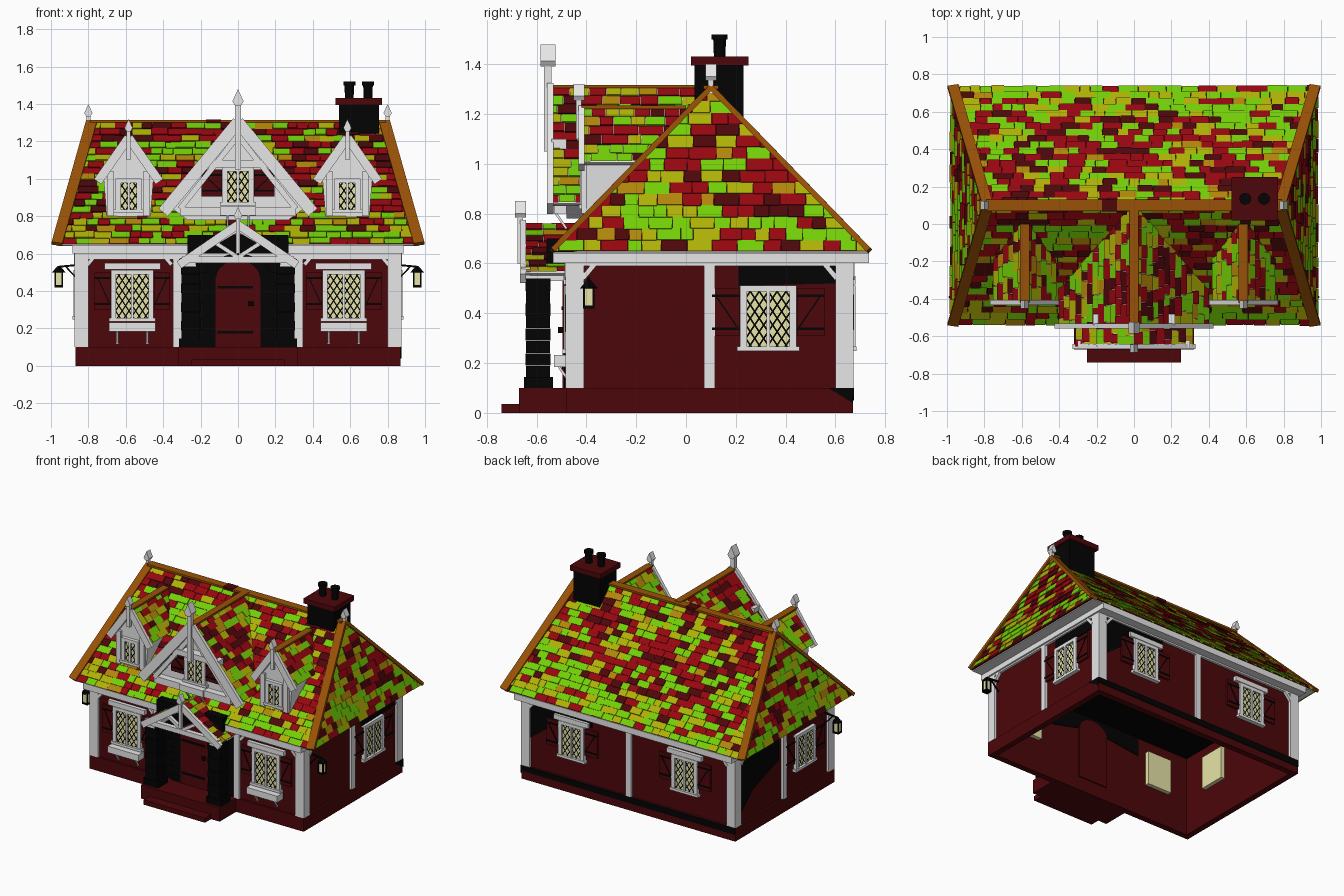
import bpy, bmesh, math, random
from mathutils import Vector, Matrix

random.seed(7)
if "Cube" in bpy.data.objects:
    bpy.data.objects.remove(bpy.data.objects["Cube"])


def colour(name, r, g, b):
    m = bpy.data.materials.new(name)
    m.use_nodes = True
    m.diffuse_color = (r, g, b, 1)
    m.specular_intensity = 0
    bsdf = next(n for n in m.node_tree.nodes if n.type == 'BSDF_PRINCIPLED')
    bsdf.inputs["Base Color"].default_value = (r, g, b, 1)
    bsdf.inputs["Roughness"].default_value = 1
    bsdf.inputs["Specular IOR Level"].default_value = 0
    return m


WALL = colour("dark_red", 0.073, 0.002, 0.003)
TRIM = colour("light_grey", 0.8, 0.8, 0.8)
BLACK = colour("black", 0.001, 0.001, 0.001)
GLASS = colour("pale_yellow", 0.82, 0.8, 0.4)
WOOD = colour("brown", 0.32, 0.085, 0.002)
TILES = [colour("tile_red", 0.31, 0.002, 0.005), colour("tile_green", 0.17, 0.62, 0.002),
         colour("tile_yellow", 0.43, 0.44, 0.002), WALL, colour("tile_amber", 0.44, 0.24, 0.003)]
I = Matrix()


def finish(name, bm, mats, M=I):
    bmesh.ops.transform(bm, matrix=M, verts=bm.verts)
    bmesh.ops.recalc_face_normals(bm, faces=bm.faces)
    me = bpy.data.meshes.new(name)
    bm.to_mesh(me)
    bm.free()
    for m in mats:
        me.materials.append(m)
    ob = bpy.data.objects.new(name, me)
    bpy.context.collection.objects.link(ob)


def box(name, mat, x, y, z, M=I):
    bm = bmesh.new()
    bmesh.ops.create_cube(bm, size=1)
    size = Matrix.Diagonal((x[1] - x[0], y[1] - y[0], z[1] - z[0], 1))
    mid = Matrix.Translation((sum(x) / 2, sum(y) / 2, sum(z) / 2))
    finish(name, bm, [mat], M @ mid @ size)


def prism(name, mat, pts, y0, y1, M=I):
    # outline in x and z, pushed from y0 to y1
    bm = bmesh.new()
    face = bm.faces.new([bm.verts.new((x, y0, z)) for x, z in pts])
    new = bmesh.ops.extrude_face_region(bm, geom=[face])["geom"]
    bmesh.ops.translate(bm, vec=(0, y1 - y0, 0), verts=[v for v in new if isinstance(v, bmesh.types.BMVert)])
    finish(name, bm, [mat], M)


def beam(name, mat, p, q, w, d, normal=(0, 1, 0), M=I):
    p, q = Vector(p), Vector(q)
    a = (q - p).normalized()
    s = a.cross(Vector(normal)).normalized()
    R = Matrix((s, s.cross(a), a)).transposed().to_4x4()
    h = (q - p).length / 2
    box(name, mat, (-w / 2, w / 2), (-d / 2, d / 2), (-h, h), M @ Matrix.Translation((p + q) / 2) @ R)


def cone(name, mat, at, r1, r2, h, sides=12):
    bm = bmesh.new()
    bmesh.ops.create_cone(bm, cap_ends=True, segments=sides, radius1=r1, radius2=r2, depth=h)
    finish(name, bm, [mat], Matrix.Translation((at[0], at[1], at[2] + h / 2)))


def clip(bm, co, no):
    bmesh.ops.bisect_plane(bm, geom=bm.verts[:] + bm.edges[:] + bm.faces[:], plane_co=co, plane_no=no, clear_outer=True)


def tiles(name, poly, row=0.048):
    # staggered slabs laid up a slope, trimmed to its outline; the first edge is the eave
    P = [Vector(p) for p in poly]
    U = (P[1] - P[0]).normalized()
    N = U.cross(P[-1] - P[0]).normalized()
    V = N.cross(U)
    us, vs = [(p - P[0]).dot(U) for p in P], [(p - P[0]).dot(V) for p in P]
    rows = max(2, round(max(vs) / row))
    step = max(vs) / rows
    bm = bmesh.new()
    for r in range(rows):
        u = min(us) - random.uniform(0, 0.06)
        # mossier near the eave, redder above
        weights = (18, 38, 32, 8, 4) if r < rows * 0.22 else (35, 24, 20, 15, 6)
        while u < max(us):
            w, lift, low = random.uniform(0.05, 0.11), random.uniform(0.007, 0.013), r * step - random.uniform(0, 0.005)
            slot = random.choices(range(5), weights)[0]
            c = [[bm.verts.new(P[0] + U * a + V * b + N * n)
                  for a, b, n in ((u, low, k * lift), (u + w - 0.002, low, k * lift),
                                  (u + w - 0.002, (r + 1) * step, k * lift - 0.006), (u, (r + 1) * step, k * lift - 0.006))]
                 for k in (0, 1)]
            sides = [(c[0][i], c[0][(i + 1) % 4], c[1][(i + 1) % 4], c[1][i]) for i in range(4)]
            for f in [c[0], c[1]] + sides:
                bm.faces.new(f).material_index = slot
            u += w
    for i, p in enumerate(P):
        clip(bm, p, (P[(i + 1) % len(P)] - p).cross(N))
    finish(name, bm, TILES)


def finial(name, x, y, z0, z1, r=0.022):
    box(name + "_post", TRIM, (x - r / 2, x + r / 2), (y - r / 2, y + r / 2), (z0, z1 - 3 * r))
    prism(name, TRIM, [(x - r / 2, z1 - 3 * r), (x + r / 2, z1 - 3 * r), (x + r, z1 - 2.2 * r), (x, z1), (x - r, z1 - 2.2 * r)], y - r, y + r)


def gable_roof(name, cx, y0, y1, top, eave, half, board, tip, drop, ridge=True):
    t = 0.03
    prism(name + "_slab", TRIM, [(cx - half, eave), (cx, top), (cx + half, eave), (cx + half - t, eave - 0.01),
                                 (cx, top - t * 1.5), (cx - half + t, eave - 0.01)], y0 + 0.01, y1)
    tiles(name + "_tiles_left", [(cx + half, y0, eave), (cx + half, y1, eave), (cx, y1, top), (cx, y0, top)])
    tiles(name + "_tiles_right", [(cx - half, y1, eave), (cx - half, y0, eave), (cx, y0, top), (cx, y1, top)])
    if ridge:
        box(name + "_ridge", WOOD, (cx - 0.025, cx + 0.025), (y0, y1), (top - 0.004, top + 0.009))
    for s in (-1, 1):
        beam(name + "_bargeboard", TRIM, (cx + s * (half + 0.005), y0, eave - 0.02), (cx, y0, top - 0.005), board, 0.025)
    finial(name + "_finial", cx, y0 - 0.01, drop, tip, 0.03 if half > 0.35 else 0.022)


def window(M, u, z0, z1, w, shutters=0.0, lintel=False, planter=False):
    h, W = w / 2, M @ Matrix.Translation((u, 0, 0))
    box("window_glass", GLASS, (-h, h), (-0.012, 0.06), (z0, z1), W)
    # diamond leading
    bm = bmesh.new()
    for s in (-1, 1):
        for k in range(-12, 13):
            x = k * 0.036
            bm.faces.new([bm.verts.new((x + a + s * b, -0.015, (z0 + z1) / 2 + b * 1.5))
                          for a, b in ((-0.004, -0.2), (0.004, -0.2), (0.004, 0.2), (-0.004, 0.2))])
    for co, no in (((h, 0, 0), (1, 0, 0)), ((-h, 0, 0), (-1, 0, 0)), ((0, 0, z0), (0, 0, -1)), ((0, 0, z1), (0, 0, 1))):
        clip(bm, co, no)
    finish("window_leading", bm, [BLACK], W)
    for x in (-h, 0, h):
        t = 0.007 if x == 0 else 0.014
        box("window_upright", TRIM, (x - t, x + t), (-0.025, 0), (z0, z1), W)
    box("window_head", TRIM, (-h - 0.014, h + 0.014), (-0.025, 0), (z1 - 0.012, z1 + 0.012), W)
    box("window_sill", TRIM, (-h - 0.025, h + 0.025), (-0.03, 0), (z0 - 0.012, z0 + 0.006), W)
    if lintel:
        box("window_lintel", TRIM, (-h - 0.05, h + 0.05), (-0.026, 0), (z1 + 0.015, z1 + 0.05), W)
    if planter:
        box("planter", TRIM, (-h - 0.025, h + 0.025), (-0.065, 0), (z0 - 0.065, z0 - 0.018), W)
        for x in (-h * 0.8, h * 0.8):
            beam("planter_bracket", TRIM, (x, 0, z0 - 0.13), (x, -0.045, z0 - 0.065), 0.01, 0.012, (1, 0, 0), W)
    for s in (-1, 1) if shutters else ():
        x = sorted((s * (h + 0.016), s * (h + 0.016 + shutters)))
        low = z0 + 0.2 * (z1 - z0)
        box("shutter", WALL, x, (-0.016, 0), (low, z1), W)
        for z in (low + 0.03, z1 - 0.03):
            box("shutter_strap", BLACK, x, (-0.02, 0), (z - 0.005, z + 0.005), W)
        beam("shutter_brace", BLACK, (s * (h + 0.02), -0.016, low + 0.03), (s * (h + shutters), -0.016, z1 - 0.03), 0.006, 0.008, M=W)


def side(x, y, deg):
    return Matrix.Translation((x, y, 0)) @ Matrix.Rotation(math.radians(deg), 4, 'Z')


# Hollow walls and plinth
FRONT, BACK = side(0, -0.465, 0), side(0, 0.655, 180)
RIGHT, LEFT = side(0.855, 0, 90), side(-0.855, 0, -90)
for M, a, b in ((FRONT, -0.855, 0.855), (BACK, -0.855, 0.855), (RIGHT, -0.465, 0.655), (LEFT, -0.655, 0.465)):
    box("wall", WALL, (a, b), (0, 0.03), (0.08, 0.61), M)
    box("plinth", WALL, (a - 0.015, b + 0.015), (-0.015, 0.03), (0, 0.1), M)
    for u in (a + 0.02, b - 0.02, *((-0.325, 0.325) if M is FRONT else ((a + b) / 2,))):
        corner = u < a + 0.05 or u > b - 0.05
        w = 0.035 if corner else 0.022
        box("wall_post", TRIM, (u - w, u + w), (-0.018, 0.02), (0.1, 0.61), M)
        for s in (-1, 1):
            if a < u + s * 0.1 < b and (corner or M is FRONT):
                beam("post_brace", TRIM, (u + s * 0.03, -0.012, 0.54), (u + s * 0.08, -0.012, 0.6), 0.02, 0.02, M=M)
    box("wall_plate", TRIM, (a, b), (-0.018, 0.01), (0.57 if M is FRONT else 0.59, 0.62), M)
box("ceiling", BLACK, (-0.84, 0.84), (-0.45, 0.64), (0.585, 0.6))

# Bare patches on walls and plinth
prism("bare_patch", BLACK, [(0.21, 0.51), (0.61, 0.52), (0.61, 0.59), (0.21, 0.59)], -0.006, 0, RIGHT)
prism("bare_patch", BLACK, [(0.57, 0.1), (0.67, 0.1), (0.67, 0.04)], -0.02, -0.01, RIGHT)
prism("bare_patch", BLACK, [(-0.62, 0.15), (-0.45, 0.3), (-0.15, 0.4), (-0.15, 0.59), (-0.62, 0.59)], -0.006, 0, LEFT)
prism("bare_patch", BLACK, [(-0.82, 0.3), (-0.66, 0.42), (-0.3, 0.52), (-0.3, 0.59), (-0.82, 0.59)], -0.006, 0, BACK)
prism("bare_patch", BLACK, [(-0.87, 0.06), (0.87, 0.05), (0.87, 0.1), (-0.87, 0.1)], -0.02, -0.01, BACK)
prism("inner_patch", BLACK, [(-0.4, 0.45), (0, 0.5), (0.35, 0.42), (0.4, 0.59), (-0.4, 0.59)], 0.028, 0.036, FRONT)

# Windows on each side
for s in (-1, 1):
    window(FRONT, s * 0.565, 0.25, 0.5, 0.2, 0.085, True, True)
    window(BACK, s * 0.46, 0.26, 0.5, 0.18, 0.1, True)
window(RIGHT, 0.33, 0.26, 0.5, 0.2, 0.11)
window(LEFT, 0.14, 0.26, 0.5, 0.2, 0.11)

# Main roof with steep hipped ends
A = {(s, e): Vector((s * 0.975, y, 0.648)) for s in (-1, 1) for e, y in (("f", -0.535), ("b", 0.733))}
T = {s: Vector((s * 0.79, 0.1, 1.3)) for s in (-1, 1)}
bm = bmesh.new()
bmesh.ops.convex_hull(bm, input=[bm.verts.new(p) for p in (*A.values(), *T.values())])
finish("roof_core", bm, [WALL])
tiles("roof_front", [A[-1, "f"], A[1, "f"], T[1], T[-1]])
tiles("roof_back", [A[1, "b"], A[-1, "b"], T[-1], T[1]])
tiles("roof_left_end", [A[1, "f"], A[1, "b"], T[1]])
tiles("roof_right_end", [A[-1, "b"], A[-1, "f"], T[-1]])
box("eave_fascia", TRIM, (-0.885, 0.885), (-0.535, 0.735), (0.601, 0.646))
box("eave_soffit", TRIM, (-0.965, 0.965), (-0.53, 0.73), (0.64, 0.647))
box("roof_ridge", WOOD, (-0.79, 0.79), (0.07, 0.13), (1.3, 1.314))
box("ridge_patch", WALL, (-0.17, -0.09), (0.068, 0.132), (1.298, 1.317))
for s in (-1, 1):
    for e, y in (("f", -1), ("b", 1)):
        inset = Vector((-s * 0.007, y * 0.003, 0.004))
        beam("hip_board", WOOD, A[s, e] + inset, T[s] + inset, 0.058, 0.022, (0, y, 1))
    finial("ridge_finial", s * 0.8, 0.1, 1.28, 1.4)

# Large front gable
prism("gable_wall", TRIM, [(-0.27, 0.78), (0.27, 0.78), (0.35, 0.84), (0, 1.26), (-0.35, 0.84)], -0.48, 0)
gable_roof("gable", 0, -0.545, 0.1, 1.308, 0.84, 0.395, 0.065, 1.48, 1.05)
GABLE = side(0, -0.48, 0)
window(GABLE, 0, 0.87, 1.05, 0.14, 0.11, False, True)
box("gable_collar", TRIM, (-0.22, 0.22), (-0.06, 0), (1.06, 1.1), GABLE)
box("gable_tie", TRIM, (-0.31, 0.31), (-0.05, 0), (0.8, 0.85), GABLE)
for s in (-1, 1):
    beam("gable_strut", TRIM, (s * 0.31, -0.52, 0.84), (0, -0.52, 1.23), 0.03, 0.03)
    beam("gable_knee", TRIM, (s * 0.13, -0.51, 1.1), (s * 0.02, -0.51, 1.2), 0.02, 0.02)

# Dormers
for s in (-1, 1):
    cx = s * 0.585
    prism("dormer_body", TRIM, [(cx - 0.115, 0.77), (cx + 0.115, 0.77), (cx + 0.135, 1.02), (cx, 1.19), (cx - 0.135, 1.02)], -0.4, -0.02)
    gable_roof("dormer", cx, -0.42, 0, 1.225, 1.005, 0.16, 0.048, 1.32, 1.1)
    window(side(cx, -0.4, 0), 0, 0.83, 0.99, 0.11)
    for k in (-1, 1):
        box("dormer_post", TRIM, (cx + k * 0.095 - 0.018, cx + k * 0.095 + 0.018), (-0.42, -0.39), (0.8, 1.04))

# Porch: steps, stone columns, roof and truss
box("porch_floor", WALL, (-0.32, 0.32), (-0.67, -0.45), (0, 0.1))
box("porch_step", WALL, (-0.25, 0.25), (-0.74, -0.65), (0, 0.035))
box("porch_lining", BLACK, (-0.27, 0.27), (-0.56, -0.45), (0.6, 0.7))
gable_roof("porch", 0, -0.655, -0.44, 0.76, 0.56, 0.31, 0.045, 0.85, 0.6, False)
box("porch_tie", TRIM, (-0.3, 0.3), (-0.66, -0.625), (0.55, 0.585))
for s in (-1, 1):
    box("porch_plate", TRIM, (s * 0.255 - 0.03, s * 0.255 + 0.03), (-0.65, -0.45), (0.53, 0.56))
    beam("porch_strut", TRIM, (0, -0.645, 0.58), (s * 0.14, -0.645, 0.67), 0.022, 0.025)
    box("column_base", BLACK, (s * 0.255 - 0.06, s * 0.255 + 0.06), (-0.65, -0.535), (0.09, 0.145))
    for i in range(8):
        r, z = 0.048 + 0.002 * (i % 2), 0.14 + i * 0.05
        box("column_stone", BLACK, (s * 0.255 - r, s * 0.255 + r), (-0.595 - r, -0.595 + r), (z, z + 0.049))
        w = 0.2 + 0.03 * (i % 2)
        box("door_quoin", BLACK, sorted((s * 0.12, s * w)), (-0.489, -0.46), (z - 0.04, z + 0.008))


def arch(half, top):
    ring = [math.pi * i / 12 for i in range(13)]
    curve = [(half * math.cos(a), top + half * 0.8 * (math.sin(a) - 1)) for a in ring]
    return [(half, 0.1)] + curve + [(-half, 0.1)]


# Arched door in a dark stone recess
box("door_recess", BLACK, (-0.302, 0.302), (-0.009, 0), (0.1, 0.6), FRONT)
prism("door_surround", BLACK, arch(0.19, 0.6), -0.02, 0, FRONT)
prism("door", WALL, arch(0.12, 0.565), -0.03, 0.04, FRONT)
for z in (0.18, 0.42):
    box("door_strap", BLACK, (-0.11, 0.08), (-0.035, -0.03), (z - 0.007, z + 0.007), FRONT)
cone("door_knob", BLACK, (0.07, -0.5, 0.32), 0.014, 0.014, 0.025)

# Chimney
box("chimney_stack", BLACK, (0.54, 0.755), (0.035, 0.23), (1.05, 1.4))
box("chimney_cap", WALL, (0.52, 0.77), (0.02, 0.25), (1.395, 1.432))
for x in (0.595, 0.695):
    cone("chimney_pot", BLACK, (x, 0.135, 1.43), 0.023, 0.026, 0.075)
    cone("chimney_pot_rim", BLACK, (x, 0.135, 1.5), 0.032, 0.032, 0.02)

# Lanterns on both ends
for s in (-1, 1):
    x, y = s * 0.958, -0.39
    beam("lantern_arm", BLACK, (s * 0.85, y, 0.54), (x, y, 0.53), 0.01, 0.01)
    beam("lantern_stay", BLACK, (s * 0.855, y, 0.46), (s * 0.92, y, 0.53), 0.008, 0.008)
    cone("lantern_top", BLACK, (x, y, 0.5), 0.036, 0.006, 0.035, 4)
    box("lantern_glass", GLASS, (x - 0.018, x + 0.018), (y - 0.018, y + 0.018), (0.43, 0.5))
    box("lantern_base", BLACK, (x - 0.023, x + 0.023), (y - 0.023, y + 0.023), (0.42, 0.432))
    for a in (-1, 1):
        for b in (-1, 1):
            box("lantern_bar", BLACK, (x + a * 0.019 - 0.004, x + a * 0.019 + 0.004), (y + b * 0.019 - 0.004, y + b * 0.019 + 0.004), (0.43, 0.505))
